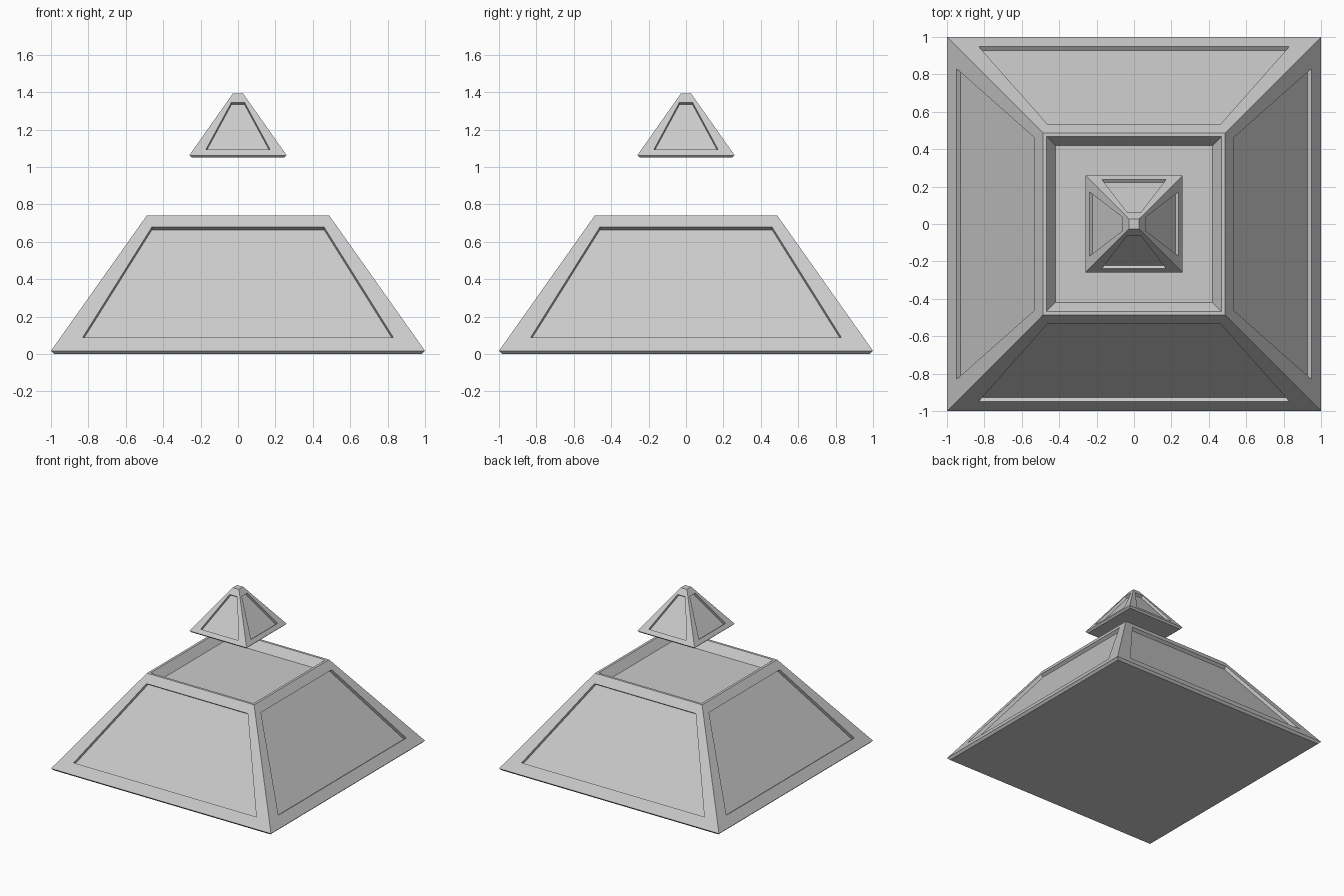
import bpy, bmesh
from math import pi
from mathutils import Vector, Matrix

if "Cube" in bpy.data.objects:
    bpy.data.objects.remove(bpy.data.objects["Cube"])


def pyramid(name, foot, base, top, panel, depth, inner=()):
    """Square pyramid block. foot/base/top/inner are (half width, z) levels;
    panel is ((half width, z) low, (half width, z) high) of the sunk side panel."""
    bm = bmesh.new()

    def face(pts, turn):
        bm.faces.new([bm.verts.new(turn @ Vector(p)) for p in pts])

    def strip(a, b):
        return [(-a[0], -a[0], a[1]), (a[0], -a[0], a[1]),
                (b[0], -b[0], b[1]), (-b[0], -b[0], b[1])]

    outer = [Vector(p) for p in strip(base, top)]
    normal = (outer[1] - outer[0]).cross(outer[3] - outer[0]).normalized()

    def on_slope(x, z):
        t = (z - base[1]) / (top[1] - base[1])
        return Vector((x, -(base[0] + t * (top[0] - base[0])), z))

    (lx, lz), (hx, hz) = panel
    rim = [on_slope(-lx, lz), on_slope(lx, lz), on_slope(hx, hz), on_slope(-hx, hz)]
    sunk = [p - normal * depth for p in rim]

    for k in range(4):
        turn = Matrix.Rotation(k * pi / 2, 3, 'Z')
        # bevelled foot and the steps of the hollow top
        face(strip(foot, base), turn)
        levels = [top, *inner]
        for a, b in zip(levels, levels[1:]):
            face(strip(a, b), turn)
        # frame around the panel, recess walls and recess floor
        for i in range(4):
            j = (i + 1) % 4
            face([outer[i], outer[j], rim[j], rim[i]], turn)
            face([rim[i], rim[j], sunk[j], sunk[i]], turn)
        face(sunk, turn)

    # underside and top (or hollow floor)
    flat = Matrix.Identity(3)
    for (h, z), s in ((foot, -1), ((inner[-1] if inner else top), 1)):
        face([(-h, -h * s, z), (h, -h * s, z), (h, h * s, z), (-h, h * s, z)], flat)

    bmesh.ops.remove_doubles(bm, verts=bm.verts, dist=1e-4)
    bmesh.ops.recalc_face_normals(bm, faces=bm.faces)
    mesh = bpy.data.meshes.new(name)
    bm.to_mesh(mesh)
    bm.free()
    obj = bpy.data.objects.new(name, mesh)
    bpy.context.collection.objects.link(obj)
    return obj


# Truncated lower block with a hollow top
pyramid("pyramid_base", (0.983, 0.0), (1.0, 0.017), (0.487, 0.742),
        ((0.83, 0.09), (0.46, 0.68)), 0.027,
        inner=((0.467, 0.742), (0.42, 0.675)))

# Floating capstone
pyramid("capstone", (0.247, 1.05), (0.26, 1.063), (0.028, 1.392),
        ((0.172, 1.093), (0.035, 1.346)), 0.022)
